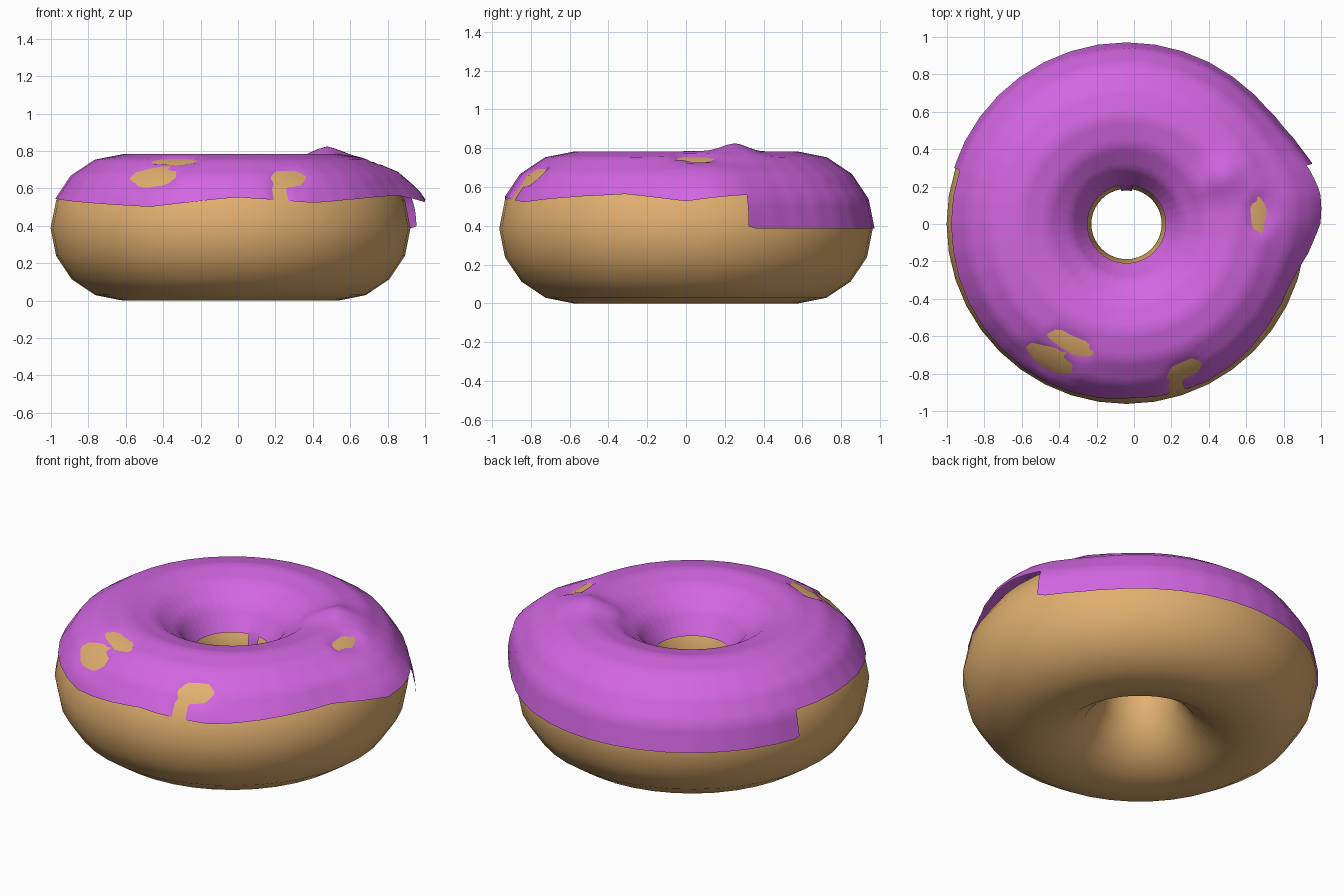
import bpy, bmesh
from math import sin, cos, tau, exp, asin, radians, hypot

if "Cube" in bpy.data.objects:
    bpy.data.objects.remove(bpy.data.objects["Cube"])

CX, R, r = -0.04, 0.575, 0.387      # ring centre, major and minor radius
NU, NV, SUB = 40, 16, 4             # base facets, icing subdivisions


def material(name, colour):
    m = bpy.data.materials.new(name)
    m.diffuse_color = (*colour, 1)
    m.use_nodes = True
    m.node_tree.nodes["Principled BSDF"].inputs["Base Color"].default_value = m.diffuse_color
    return m


# Dough ring
bpy.ops.mesh.primitive_torus_add(major_segments=NU, minor_segments=NV, major_radius=R,
                                 minor_radius=r, location=(CX, 0, r))
dough = bpy.context.object
dough.name = "dough_ring"
dough.data.materials.append(material("dough", (0.75, 0.43, 0.16)))
bpy.ops.object.shade_smooth()

# Height of the wavy front edge of the icing: (degrees round the ring, z)
EDGE = [(162, .54), (190, .54), (243, .50), (272, .55), (298, .52),
        (325, .55), (341, .56), (360, .51), (378, .54)]
# Places where dough shows through: x, y, half length, half width, direction
BARE = [(.67, .05, .095, .04, 90), (-.34, -.64, .12, .04, -27), (-.45, -.72, .125, .045, -30),
        (.27, -.78, .09, .035, 22), (.23, -.87, .05, .035, 90)]


def edge_shift(deg):
    """How far the first icing row moves from its base row, in base rows."""
    d = deg if deg >= 162 else deg + 360
    for (a, z0), (b, z1) in zip(EDGE, EDGE[1:]):
        if a <= d <= b:
            z = z0 + (z1 - z0) * (d - a) / (b - a)
            return asin((z - r) / r) / (tau / NV) - 1
    return 0


def coarse(i, j):
    t, p = i * tau / NU, j * tau / NV
    d = R + r * cos(p)
    return d * cos(t), d * sin(t), r + r * sin(p)


def on_facets(u, v):
    """Point on the faceted ring."""
    i, j = int(u // 1), int(v // 1)
    a, b = u - i, v - j
    q = [coarse(i, j), coarse(i + 1, j), coarse(i, j + 1), coarse(i + 1, j + 1)]
    w = [(1 - a) * (1 - b), a * (1 - b), (1 - a) * b, a * b]
    return [sum(w[k] * q[k][n] for k in range(4)) for n in range(3)]


def icing_point(u, v):
    deg = (u * 360 / NU) % 360
    if (deg <= 18 or deg >= 162) and v < 2:
        v += edge_shift(deg) * (2 - v)
    x, y, z = on_facets(u, v)
    x += CX
    t, p = u * tau / NU, v * tau / NV
    near = deg - 360 if deg > 180 else deg
    pd = v * 360 / NV
    # loose flap on the right and a small bump on top
    flap = .115 * exp(-((near - 8) / 13) ** 2 / 2 - ((pd - 15) / 28) ** 2 / 2)
    bump = .04 * exp(-((near - 26) / 7) ** 2 / 2 - ((pd - 90) / 14) ** 2 / 2)
    off, flat = .009 + bump, flap
    for bx, by, la, lb, ang in BARE:
        c, s = cos(radians(ang)), sin(radians(ang))
        m = hypot(((x - bx) * c + (y - by) * s) / la, ((y - by) * c - (x - bx) * s) / lb)
        k = max(0, min(1, 2 * (1.35 - m)))
        off += (-.012 - off) * k
        flat *= 1 - k
    rad = (off + flat) * cos(p)
    return x + rad * cos(t), y + rad * sin(t), z + (off + .5 * flat) * sin(p)


# Icing sheet
bm = bmesh.new()
verts = {}


def vert(iu, jv):
    key = (iu % (NU * SUB), jv)
    if key not in verts:
        verts[key] = bm.verts.new(icing_point(key[0] / SUB, jv / SUB))
    return verts[key]


for iu in range(NU * SUB):
    col = iu // SUB
    start = 0 if 2 <= col < 18 else 1       # reaches lower on the back half
    end = 8 if 9 <= col < 11 else 7         # small run down inside the hole
    for jv in range(start * SUB, end * SUB):
        bm.faces.new([vert(iu, jv), vert(iu + 1, jv), vert(iu + 1, jv + 1), vert(iu, jv + 1)])
me = bpy.data.meshes.new("icing")
bm.to_mesh(me)
bm.free()
for f in me.polygons:
    f.use_smooth = True
icing = bpy.data.objects.new("icing", me)
bpy.context.collection.objects.link(icing)
me.materials.append(material("icing", (0.64, 0.13, 0.75)))
